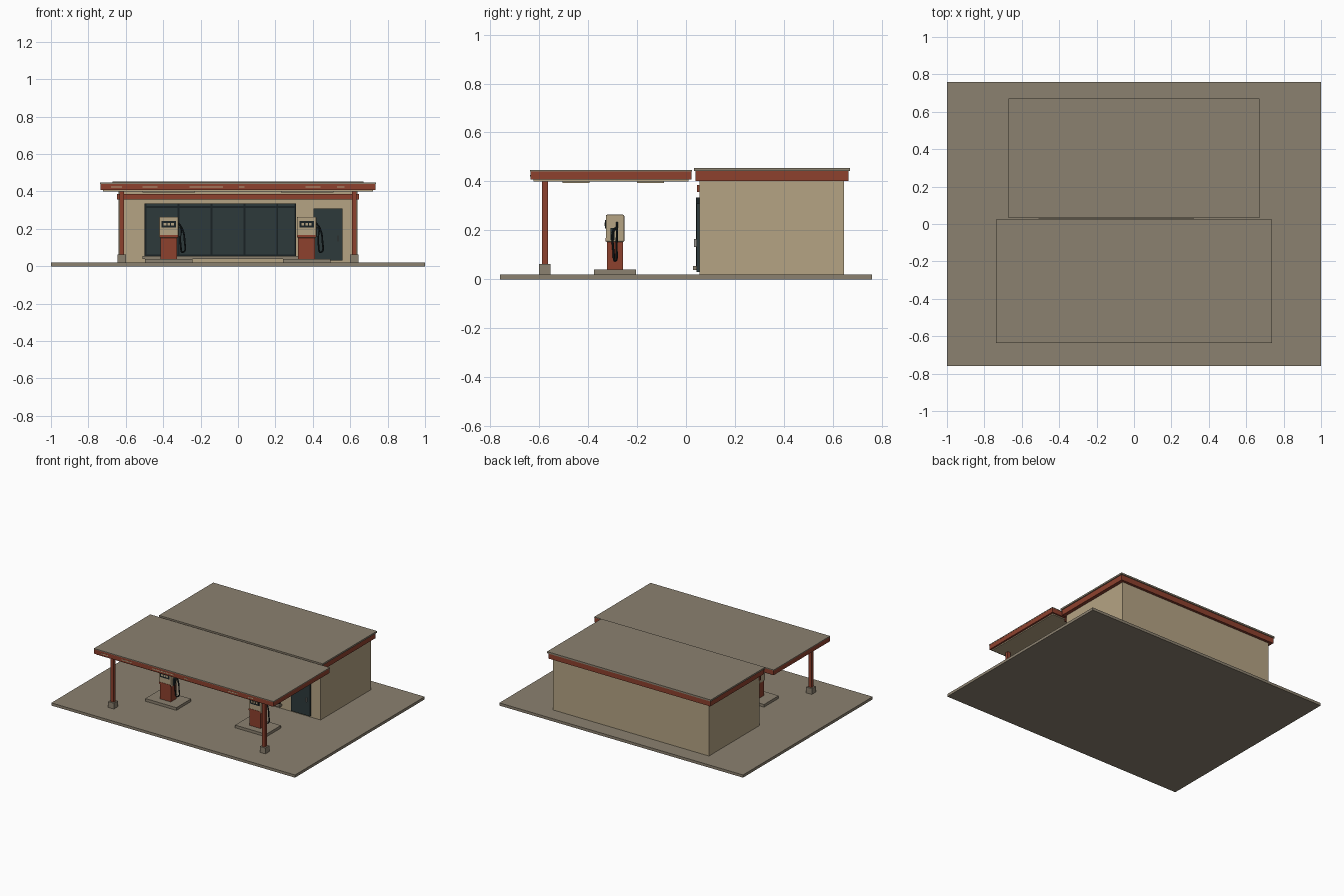
import bpy, bmesh
from mathutils import Vector

old = bpy.data.objects.get("Cube")
if old:
    bpy.data.objects.remove(old, do_unlink=True)


def material(name, rgb):
    m = bpy.data.materials.new(name)
    m.use_nodes = True
    m.diffuse_color = (*rgb, 1)
    m.node_tree.nodes["Principled BSDF"].inputs["Base Color"].default_value = (*rgb, 1)
    return m


concrete = material("concrete", (0.26, 0.22, 0.16))
cream = material("cream paint", (0.46, 0.37, 0.23))
red = material("rust red", (0.27, 0.053, 0.027))
glass = material("dark glass", (0.026, 0.042, 0.044))
dark = material("black trim", (0.010, 0.016, 0.018))
steel = material("steel", (0.30, 0.29, 0.27))


def box(name, mat, x, y, z, bevel=0):
    """Box from (min, max) ranges on each axis."""
    bm = bmesh.new()
    bmesh.ops.create_cube(bm, size=1)
    for v in bm.verts:
        v.co = Vector([r[0] + (c + 0.5) * (r[1] - r[0]) for c, r in zip(v.co, (x, y, z))])
    me = bpy.data.meshes.new(name)
    bm.to_mesh(me)
    bm.free()
    me.materials.append(mat)
    ob = bpy.data.objects.new(name, me)
    bpy.context.collection.objects.link(ob)
    if bevel:
        mod = ob.modifiers.new("Bevel", "BEVEL")
        mod.width = bevel
        mod.segments = 2
    return ob


def around(c, size):
    return (c - size / 2, c + size / 2)


def tube(name, mat, points, radius):
    """Round tube along a smooth path."""
    cu = bpy.data.curves.new(name, "CURVE")
    cu.dimensions = "3D"
    cu.bevel_depth = radius
    cu.bevel_resolution = 2
    cu.resolution_u = 6
    cu.use_fill_caps = True
    sp = cu.splines.new("BEZIER")
    sp.bezier_points.add(len(points) - 1)
    for bp, p in zip(sp.bezier_points, points):
        bp.co = p
        bp.handle_left_type = bp.handle_right_type = "AUTO"
    cu.materials.append(mat)
    ob = bpy.data.objects.new(name, cu)
    bpy.context.collection.objects.link(ob)
    bpy.ops.object.select_all(action="DESELECT")
    ob.select_set(True)
    bpy.context.view_layer.objects.active = ob
    bpy.ops.object.convert(target="MESH")
    bpy.ops.object.shade_smooth_by_angle()


# Ground and building
box("ground_slab", concrete, (-1, 1), (-0.76, 0.76), (0, 0.02))
box("building_walls", cream, (-0.64, 0.64), (0.055, 0.645), (0.02, 0.41))
box("roof_fascia", red, (-0.665, 0.665), (0.038, 0.664), (0.402, 0.442))
box("roof_cap", concrete, (-0.672, 0.672), (0.033, 0.67), (0.442, 0.454))
box("wall_band", red, (-0.648, 0.648), (0.044, 0.056), (0.357, 0.386))

# Shop window
box("window_glass", glass, (-0.495, 0.305), (0.046, 0.056), (0.05, 0.335))
for i, x in enumerate((-0.494, -0.318, -0.142, 0.034, 0.21, 0.306)):
    box(f"window_mullion_{i}", dark, around(x, 0.01), (0.04, 0.056), (0.05, 0.335))
for z in (0.316, 0.059):
    box("window_rail", dark, (-0.5, 0.31), (0.041, 0.056), around(z, 0.01))
box("window_sill", concrete, (-0.51, 0.322), (0.029, 0.056), (0.038, 0.054))

# Door
box("door", glass, (0.405, 0.56), (0.042, 0.056), (0.03, 0.31))
box("door_handle", steel, around(0.535, 0.007), (0.033, 0.043), (0.132, 0.165))

# Canopy
box("canopy_fascia", red, (-0.736, 0.736), (-0.636, 0.023), (0.408, 0.441))
box("canopy_cap", concrete, (-0.737, 0.737), (-0.637, 0.024), (0.441, 0.447))
box("canopy_soffit", cream, (-0.722, 0.722), (-0.624, 0.011), (0.4, 0.408))
for x, w in ((-0.65, 0.06), (-0.47, 0.08), (-0.17, 0.18), (0.02, 0.03), (0.4, 0.08), (0.55, 0.04)):
    box("fascia_stripe", cream, around(x, w), (-0.637, -0.63), (0.421, 0.427))
for x in (-0.37, 0.37):
    for y in (-0.45, -0.145):
        box("canopy_light", cream, around(x, 0.28), around(y, 0.11), (0.394, 0.4))
for x in (-0.622, 0.622):
    box("canopy_column", red, around(x, 0.025), around(-0.577, 0.024), (0.06, 0.402))
    box("column_base", concrete, around(x, 0.046), around(-0.577, 0.046), (0.02, 0.063))


# Fuel pumps
def pump(x):
    y = -0.29
    box("pump_island", concrete, around(x, 0.255), around(y, 0.172), (0.02, 0.04))
    box("pump_cabinet", red, around(x, 0.09), around(y, 0.066), (0.04, 0.152))
    box("pump_head", cream, around(x, 0.104), around(y, 0.076), (0.152, 0.264), 0.006)
    box("pump_trim", red, around(x, 0.096), around(y - 0.037, 0.006), (0.154, 0.168))
    box("pump_display", dark, around(x, 0.076), around(y - 0.038, 0.006), (0.207, 0.242))
    for dx in (-0.02, 0, 0.02):
        box("display_dial", cream, around(x + dx, 0.014), around(y - 0.04, 0.006), (0.218, 0.232))
    box("nozzle_holder", glass, around(x + 0.056, 0.012), around(y - 0.011, 0.016), (0.16, 0.21))
    tube("nozzle", dark, [(x + 0.062, y - 0.011, 0.165), (x + 0.066, y - 0.008, 0.195),
                          (x + 0.064, y + 0.004, 0.21)], 0.005)
    tube("fuel_hose", dark, [(x + 0.05, y + 0.008, 0.232), (x + 0.07, y + 0.008, 0.205),
                             (x + 0.084, y + 0.006, 0.14), (x + 0.075, y, 0.075),
                             (x + 0.064, y - 0.006, 0.11), (x + 0.062, y - 0.011, 0.165)], 0.0045)


for x in (-0.37, 0.367):
    pump(x)
